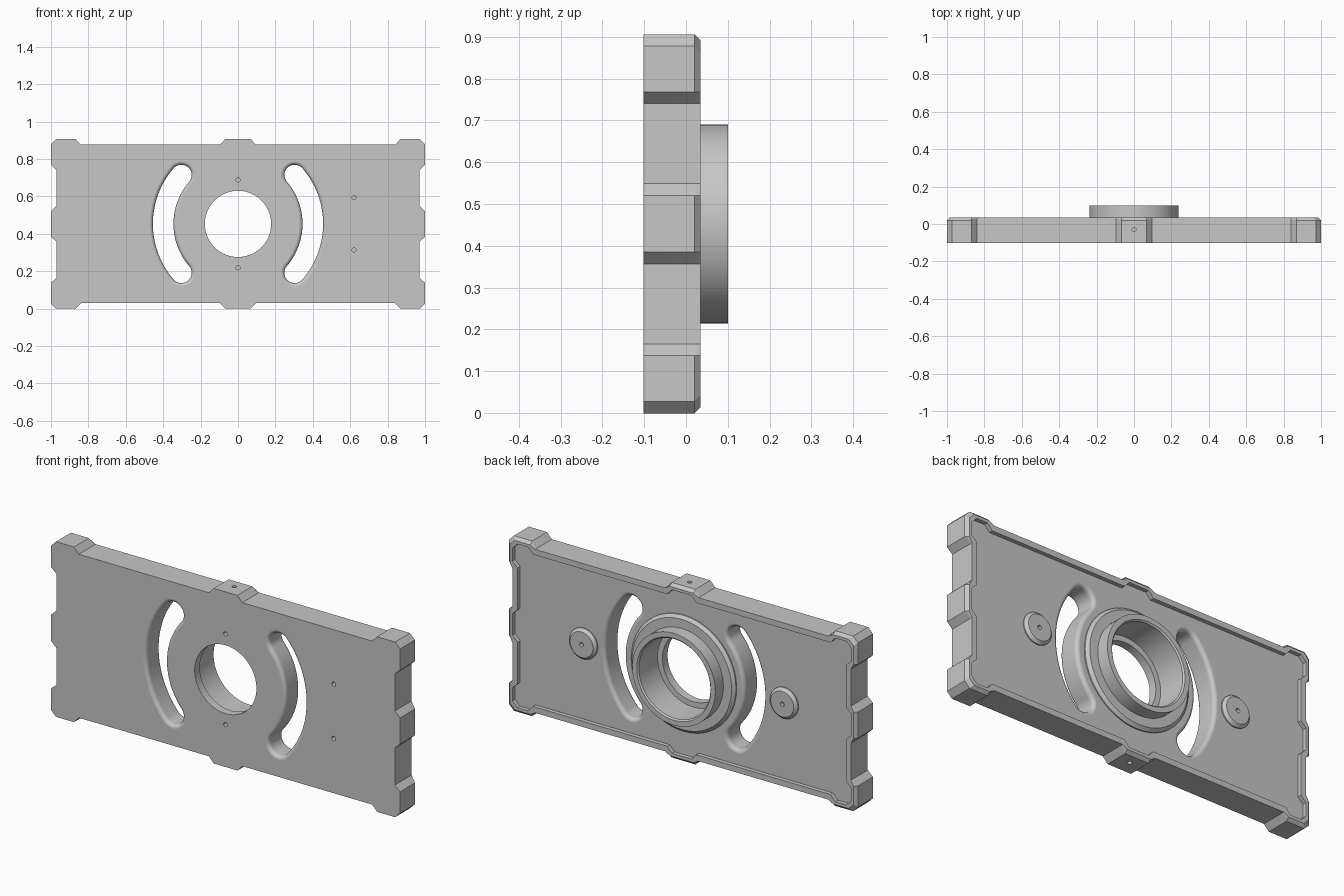
import bpy, bmesh, math
from mathutils import Matrix, Vector

cube = bpy.data.objects.get("Cube")
if cube:
    bpy.data.objects.remove(cube, do_unlink=True)

MID = 0.4525                      # height of the plate centre
FRONT, BACK, FLOOR = -0.102, 0.035, 0.014

grey = bpy.data.materials.new("machined grey")
grey.use_nodes = True
grey.diffuse_color = (0.57, 0.57, 0.57, 1)
grey.node_tree.nodes["Principled BSDF"].inputs["Base Color"].default_value = (0.57, 0.57, 0.57, 1)


def loft(bm, loops, closed=False):
    """Skin equal-length point loops; cap the ends unless closed into a ring."""
    rings = [[bm.verts.new(p) for p in loop] for loop in loops]
    pairs = list(zip(rings, rings[1:]))
    if closed:
        pairs.append((rings[-1], rings[0]))
    else:
        bm.faces.new(rings[0])
        bm.faces.new(rings[-1])
    for a, b in pairs:
        for i in range(len(a)):
            j = (i + 1) % len(a)
            bm.faces.new((a[i], a[j], b[j], b[i]))


def finish(bm, name, smooth=True):
    bmesh.ops.recalc_face_normals(bm, faces=bm.faces)
    mesh = bpy.data.meshes.new(name)
    bm.to_mesh(mesh)
    bm.free()
    mesh.materials.append(grey)
    obj = bpy.data.objects.new(name, mesh)
    bpy.context.collection.objects.link(obj)
    if smooth:
        shade(obj)
    return obj


def shade(obj):
    bpy.ops.object.select_all(action='DESELECT')
    obj.select_set(True)
    bpy.context.view_layer.objects.active = obj
    bpy.ops.object.shade_smooth_by_angle(angle=math.radians(28))


def circle(r, y, x=0.0, z=MID, n=96):
    return [(x + r * math.cos(2 * math.pi * i / n), y, z + r * math.sin(2 * math.pi * i / n))
            for i in range(n)]


def outline(y, tab=0.03, inset=0.0):
    """Rectangular outline with tabs at the corners and edge middles."""
    bx, bz, s = 0.97 - inset, 0.4235 - inset, 0.41 * inset
    X, Z, c = bx + tab, bz + tab, 0.028
    q = [(X, 0.068 - s), (bx, 0.096 - s), (bx, 0.288 + s), (X, 0.315 + s), (X, Z - c),
         (X - c, Z), (0.868 + s, Z), (0.84 + s, bz), (0.096 - s, bz), (0.068 - s, Z)]
    q += [(-x, z) for x, z in reversed(q)]
    q += [(x, -z) for x, z in reversed(q)]
    return [(x, y, MID + z) for x, z in q]


def slot(side, y, half):
    """Arc-shaped slot outline with round ends."""
    R, end, pts = 0.40, math.radians(40.8), []
    for i in range(33):
        a = -end + 2 * end * i / 32
        pts.append(((R + half) * math.cos(a), (R + half) * math.sin(a)))
    for sgn in (1, -1):
        cx, cz = R * math.cos(end), sgn * R * math.sin(end)
        for i in range(1, 16):
            a = sgn * end + math.pi * i / 16 + (0 if sgn > 0 else math.pi)
            pts.append((cx + half * math.cos(a), cz + half * math.sin(a)))
        if sgn > 0:
            for i in range(33):
                a = end - 2 * end * i / 32
                pts.append(((R - half) * math.cos(a), (R - half) * math.sin(a)))
    return [(side * x, y, MID + z) for x, z in pts]


# Plate with chamfered tabs, thin raised rim and shallow recessed back
bm = bmesh.new()
loft(bm, [outline(FRONT), outline(0.02), outline(BACK, 0.015),
          outline(BACK, 0.03, 0.03), outline(FLOOR, 0.03, 0.03)])
plate = finish(bm, "plate", smooth=False)

# Cutters: rounded-edge slots, stepped centre bore, small drilled holes
bm = bmesh.new()
W, F = 0.055, 0.02
flare = [(F * (1 - math.sin(a)), F * (1 - math.cos(a)))
         for a in (math.pi / 2 * i / 6 for i in range(7))]
for side in (1, -1):
    loops = [slot(side, FRONT - 0.02, W + F)]
    loops += [slot(side, FRONT + dy, W + w) for w, dy in flare]
    loops += [slot(side, FLOOR - dy, W + w) for w, dy in reversed(flare)]
    loops.append(slot(side, FLOOR + 0.02, W + F))
    loft(bm, loops)
loft(bm, [circle(0.177, -0.2), circle(0.177, -0.06), circle(0.22, -0.06), circle(0.22, 0.2)])
for x, z in ((0, 0.218), (0, 0.688), (0.62, 0.313), (0.62, 0.594)):
    loft(bm, [circle(0.011, FRONT - 0.02, x, z, 20), circle(0.011, FRONT + 0.05, x, z, 20)])
for z in (0, 2 * MID):
    bmesh.ops.create_cone(bm, cap_ends=True, segments=20, radius1=0.011, radius2=0.011,
                          depth=0.1, matrix=Matrix.Translation(Vector((0, -0.03, z))))
cutter = finish(bm, "cutter", smooth=False)
cutter.hide_render = True

mod = plate.modifiers.new("openings", 'BOOLEAN')
mod.operation, mod.solver, mod.object = 'DIFFERENCE', 'EXACT', cutter
bpy.context.view_layer.objects.active = plate
bpy.ops.object.modifier_apply(modifier=mod.name)
bpy.data.objects.remove(cutter, do_unlink=True)
shade(plate)
flat = plate.modifiers.new("flat faces", 'WEIGHTED_NORMAL')
flat.keep_sharp = True

# Stepped collar lining the bore
bm = bmesh.new()
collar = [(0.30, FLOOR - 0.005), (0.30, 0.02), (0.285, 0.034), (0.238, 0.034), (0.238, 0.10),
          (0.212, 0.10), (0.205, 0.093), (0.205, -0.063), (0.225, -0.063), (0.225, FLOOR - 0.005)]
loft(bm, [circle(r, y) for r, y in collar], closed=True)
finish(bm, "bore_collar")

# Round drilled pads on the recessed back
for side, label in ((1, "left"), (-1, "right")):
    bm = bmesh.new()
    pad = [(0.08, FLOOR - 0.005), (0.08, 0.02), (0.066, 0.034), (0.011, 0.034), (0.011, FLOOR - 0.005)]
    loft(bm, [circle(r, y, side * 0.575, MID, 40) for r, y in pad], closed=True)
    finish(bm, label + "_pad")
